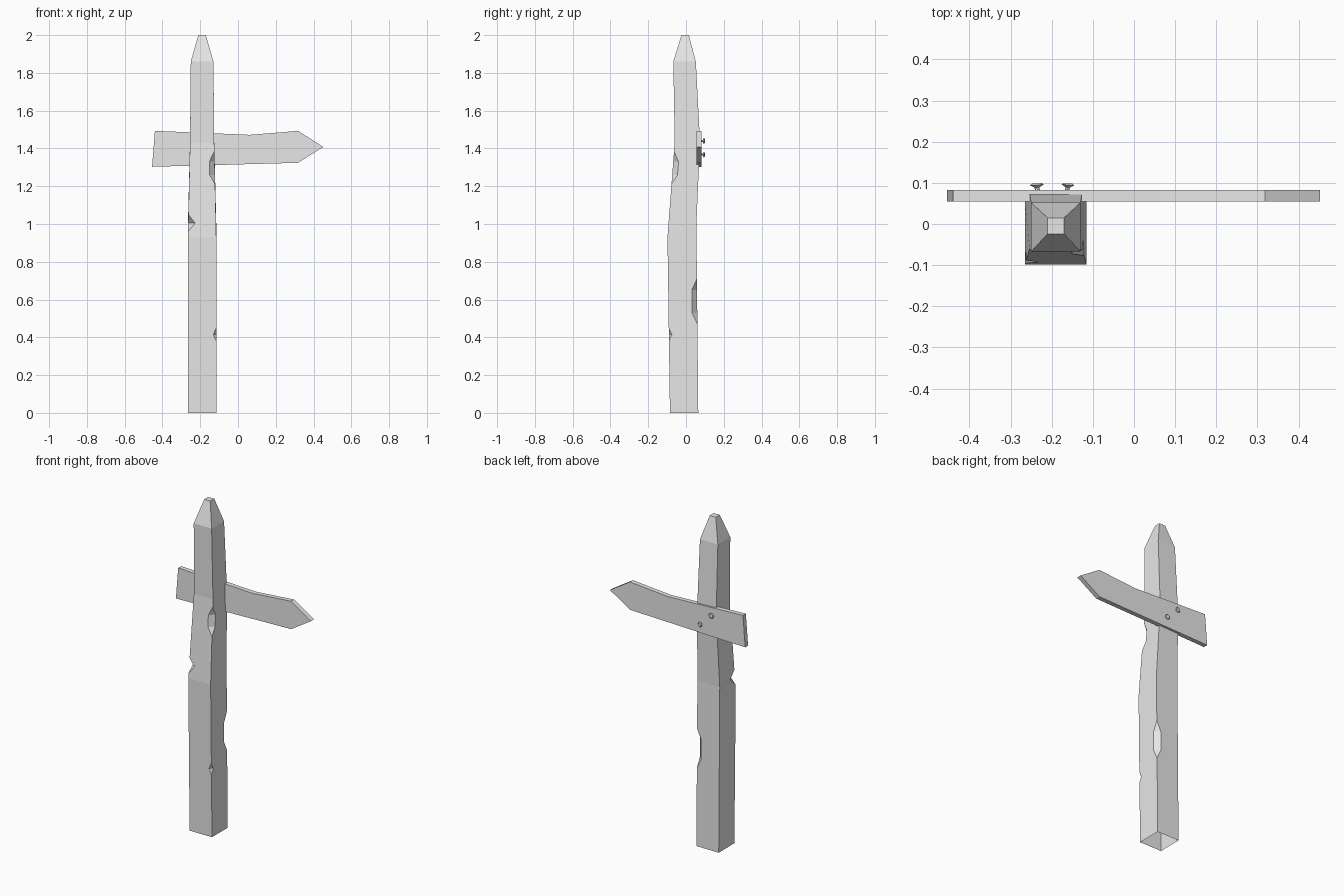
import bpy, bmesh
from math import radians
from mathutils import Vector, Matrix

cube = bpy.data.objects.get("Cube")
if cube:
    bpy.data.objects.remove(cube, do_unlink=True)

grey = bpy.data.materials.new("plain grey")
grey.use_nodes = True
grey.diffuse_color = (0.8, 0.8, 0.8, 1)
grey.node_tree.nodes["Principled BSDF"].inputs["Base Color"].default_value = grey.diffuse_color


def make_object(name, bm):
    bmesh.ops.recalc_face_normals(bm, faces=bm.faces)
    mesh = bpy.data.meshes.new(name)
    bm.to_mesh(mesh)
    bm.free()
    mesh.materials.append(grey)
    obj = bpy.data.objects.new(name, mesh)
    bpy.context.collection.objects.link(obj)
    return obj


def loft(bm, rings):
    """Join rings of points into a closed solid."""
    loops = [[bm.verts.new(p) for p in ring] for ring in rings]
    for low, high in zip(loops, loops[1:]):
        for i in range(len(low)):
            j = (i + 1) % len(low)
            bm.faces.new((low[i], low[j], high[j], high[i]))
    bm.faces.new(loops[0])
    bm.faces.new(loops[-1])


# Post sections: front height, back height, half width, front y, back y
POST_X = -0.19
SECTIONS = [
    (0, 0, 0.075, -0.085, 0.065),
    (0.93, 1.0, 0.075, -0.098, 0.055),
    (1.43, 1.44, 0.064, -0.06, 0.074),
    (1.86, 1.86, 0.06, -0.067, 0.052),
    (2, 2, 0.02, -0.024, 0.015),
]


def corner(section, sx, sy):
    zf, zb, half, front, back = section
    return Vector((POST_X + sx * half, back if sy > 0 else front, zb if sy > 0 else zf))


def edge_point(z, sx, sy):
    """Point on a long edge of the post at height z."""
    for lower, upper in zip(SECTIONS, SECTIONS[1:]):
        a, b = corner(lower, sx, sy), corner(upper, sx, sy)
        if a.z <= z <= b.z:
            return a.lerp(b, (z - a.z) / (b.z - a.z))


SIGNS = [(-1, -1), (1, -1), (1, 1), (-1, 1)]
bm = bmesh.new()
loft(bm, [[corner(s, sx, sy) for sx, sy in SIGNS] for s in SECTIONS])
post = make_object("post", bm)


def chip(sx, sy, dx, dy, levels):
    """Cut a chip from a post edge; levels are (height, depth fraction)."""
    along = Vector((sx * dx, -sy * dy, 0)).normalized() * 0.15
    out = Vector((sx * dy, sy * dx, 0)).normalized()
    depth = dx * dy / Vector((dx, dy)).length
    inner = [edge_point(z, sx, sy) - out * depth * t for z, t in levels]
    outer = [inner[-1] + out * 0.1, inner[0] + out * 0.1]
    cutter_bm = bmesh.new()
    loft(cutter_bm, [[p + along * k for p in inner + outer] for k in (-1, 1)])
    cutter = make_object("chip_cutter", cutter_bm)
    cutter.hide_render = True
    mod = post.modifiers.new("chip", "BOOLEAN")
    mod.operation, mod.solver, mod.object = "DIFFERENCE", "EXACT", cutter
    bpy.context.view_layer.objects.active = post
    bpy.ops.object.modifier_apply(modifier=mod.name)
    bpy.data.objects.remove(cutter, do_unlink=True)


# Worn chips along the edges
chip(1, -1, 0.028, 0.028, [(1.21, 0), (1.26, 1), (1.33, 1), (1.385, 0)])
chip(-1, -1, 0.036, 0.046, [(0.96, 0), (1.005, 1), (1.05, 0)])
chip(1, -1, 0.016, 0.016, [(0.38, 0), (0.415, 1), (0.45, 0)])
chip(1, 1, 0.028, 0.028, [(0.47, 0), (0.53, 1), (0.65, 1), (0.71, 0)])

# The post is hollow underneath
bm = bmesh.new()
bm.from_mesh(post.data)
base = [f for f in bm.faces if all(v.co.z < 0.001 for v in f.verts)]
bmesh.ops.delete(bm, geom=base, context="FACES_ONLY")
bm.to_mesh(post.data)
bm.free()

# Arrow board behind the post
outline = [(-0.455, 1.303), (0.318, 1.324), (0.452, 1.408), (0.318, 1.493),
           (0.063, 1.472), (-0.44, 1.493)]
bm = bmesh.new()
loft(bm, [[(x, y, z) for x, z in outline] for y in (0.055, 0.083)])
make_object("arrow_board", bm)

# Nails: a thin shank and a flared head
for name, x, z, size, tilt in (("upper_nail", -0.235, 1.44, 1.0, 4),
                               ("lower_nail", -0.162, 1.367, 0.9, -6)):
    bm = bmesh.new()
    for r1, r2, start, end in ((0.006, 0.006, -0.01, 0.009),
                               (0.006, 0.017, 0.006, 0.012),
                               (0.017, 0.012, 0.012, 0.016)):
        place = (Matrix.Translation((x, 0.083, z)) @ Matrix.Rotation(radians(tilt), 4, "Z")
                 @ Matrix.Rotation(radians(-90), 4, "X")
                 @ Matrix.Translation((0, 0, (start + end) / 2)))
        bmesh.ops.create_cone(bm, cap_ends=True, segments=8, radius1=r1 * size,
                              radius2=r2 * size, depth=end - start, matrix=place)
    make_object(name, bm)
